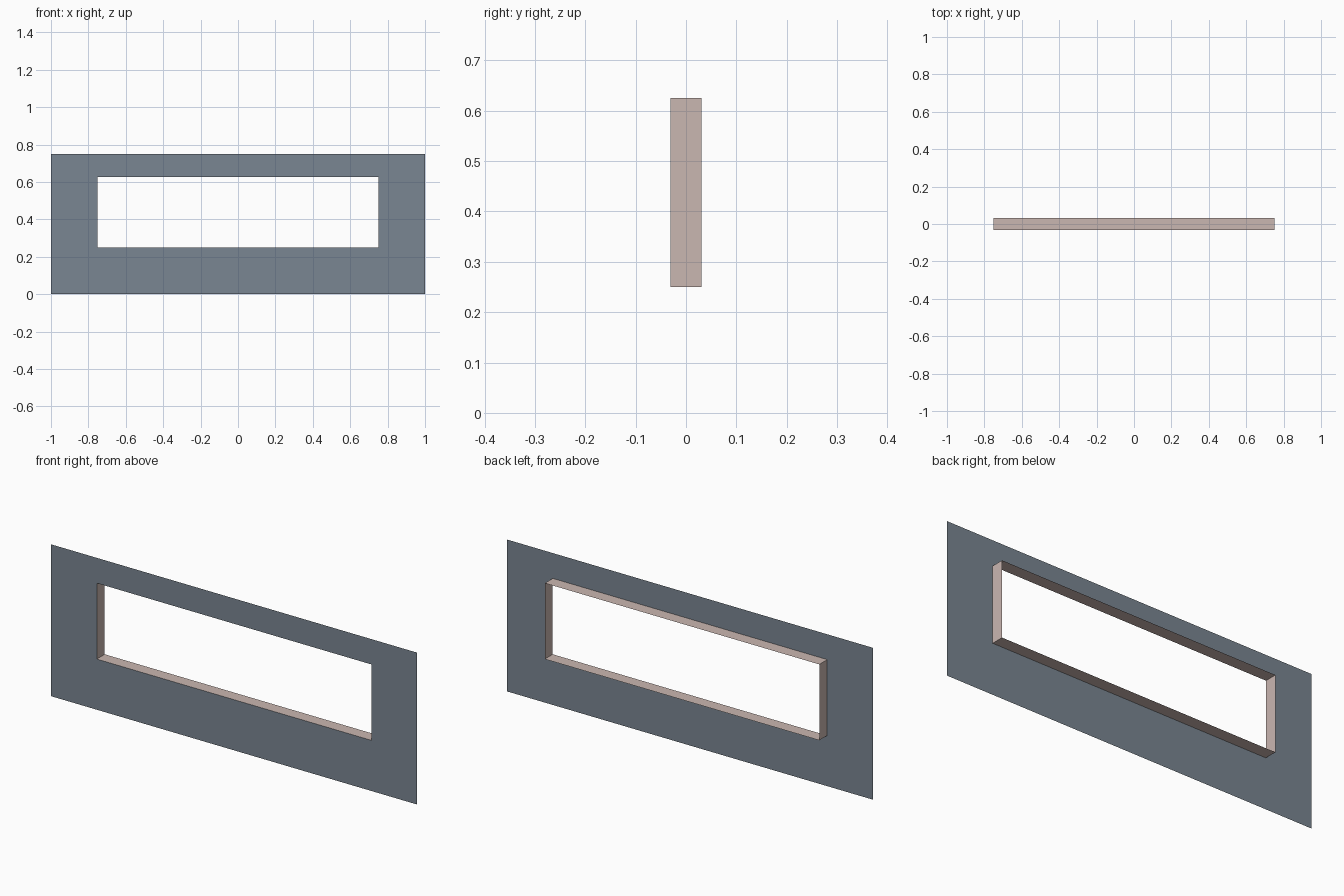
import bpy
import bmesh

if "Cube" in bpy.data.objects:
    bpy.data.objects.remove(bpy.data.objects["Cube"])

FRONT, BACK = -0.031, 0.031


def material(name, srgb):
    """Flat colour from 0-255 sRGB, stored as linear values."""
    lin = [((c / 255 + 0.055) / 1.055) ** 2.4 for c in srgb]
    mat = bpy.data.materials.new(name)
    mat.diffuse_color = (*lin, 1.0)
    mat.use_nodes = True
    mat.node_tree.nodes["Principled BSDF"].inputs["Base Color"].default_value = mat.diffuse_color
    return mat


def loop(bm, x, z0, z1, y):
    """Rectangle of vertices in an xz plane, symmetric in x."""
    return [bm.verts.new((px, y, pz))
            for px, pz in ((-x, z0), (x, z0), (x, z1), (-x, z1))]


def band(name, rect_a, rect_b, mat):
    """Four quads joining two rectangles, wound the same way."""
    bm = bmesh.new()
    a, b = loop(bm, *rect_a), loop(bm, *rect_b)
    for i in range(4):
        j = (i + 1) % 4
        bm.faces.new((a[i], a[j], b[j], b[i]))
    mesh = bpy.data.meshes.new(name)
    bm.to_mesh(mesh)
    bm.free()
    mesh.materials.append(mat)
    bpy.context.collection.objects.link(bpy.data.objects.new(name, mesh))


slate = material("slate grey", (122, 134, 146))
pink = material("dusty pink", (202, 183, 177))

# Thin wall sheet around the opening, facing the front
band("wall_panel", (1.0, 0.0, 0.75, FRONT), (0.75, 0.25, 0.625, FRONT), slate)
# Reveal lining the opening, running back from the sheet
band("opening_reveal", (0.75, 0.25, 0.625, FRONT), (0.75, 0.25, 0.625, BACK), pink)
